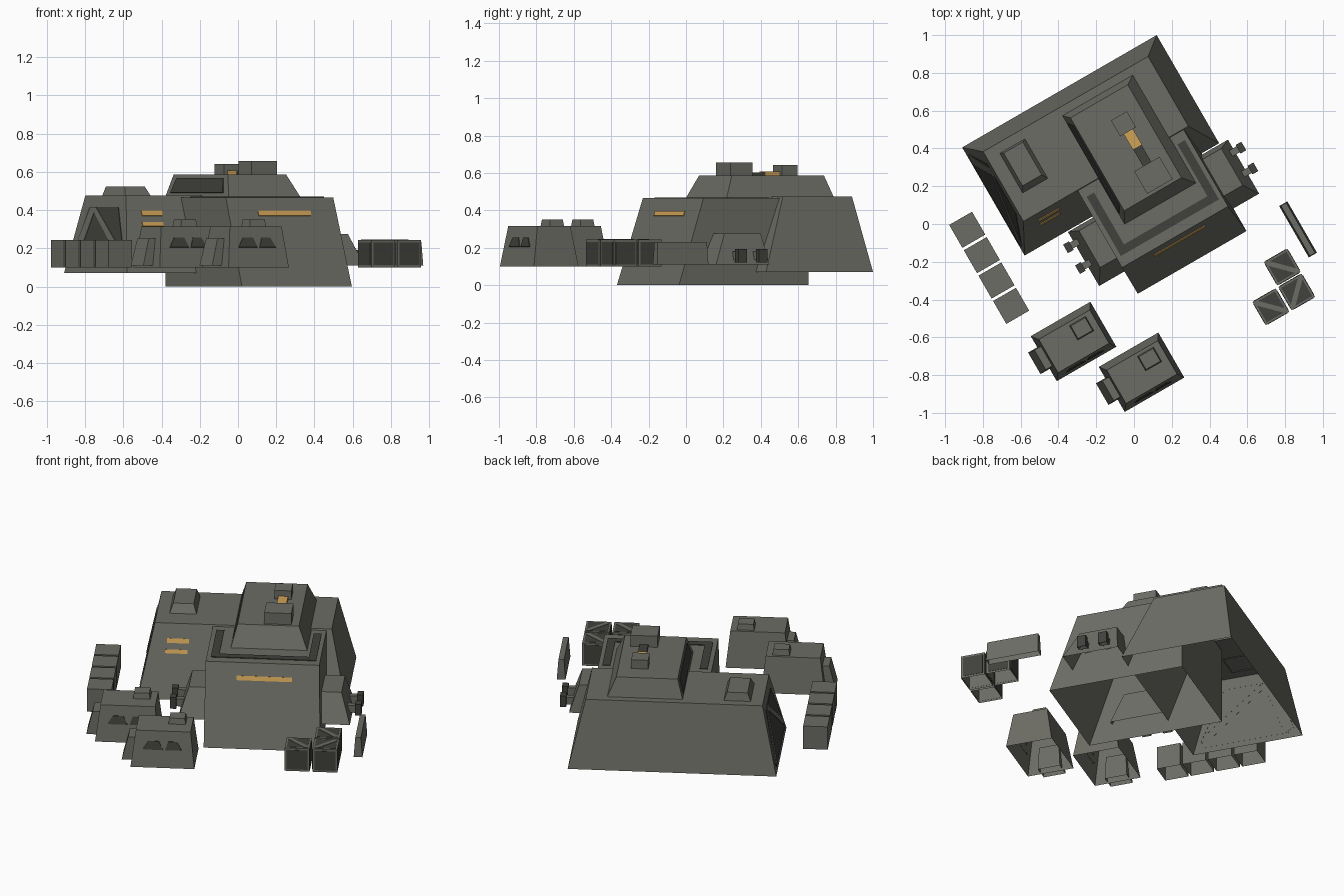
import bpy, math
from mathutils import Vector, Matrix

if "Cube" in bpy.data.objects:
    bpy.data.objects.remove(bpy.data.objects["Cube"])

# The whole outpost is laid out on a (u, v) grid turned 30 degrees about z
ROT = Matrix.Rotation(math.radians(30), 4, 'Z')


def material(name, col):
    m = bpy.data.materials.new(name)
    m.diffuse_color = (*col, 1)
    m.use_nodes = True
    m.node_tree.nodes["Principled BSDF"].inputs["Base Color"].default_value = m.diffuse_color
    return m


GREY = material("wall_grey", (0.15, 0.15, 0.13))
DARK = material("dark_panel", (0.052, 0.052, 0.045))
TAN = material("amber_light", (0.62, 0.36, 0.095))


def make(name, verts, faces, mat):
    me = bpy.data.meshes.new(name)
    me.from_pydata([ROT @ Vector(v) for v in verts], [], faces)
    me.materials.append(mat)
    me.update()
    ob = bpy.data.objects.new(name, me)
    bpy.context.collection.objects.link(ob)
    return ob


def frustum(name, base, z0, top, z1, mat=GREY):
    """Tapered block, open underneath. base / top = (u0, u1, v0, v1)."""
    vs = [(r[i], r[j], z) for r, z in ((base, z0), (top, z1))
          for i, j in ((0, 2), (1, 2), (1, 3), (0, 3))]
    fs = [(i, (i + 1) % 4, 4 + (i + 1) % 4, 4 + i) for i in range(4)] + [(4, 5, 6, 7)]
    return make(name, vs, fs, mat)


def box(name, c, size, z0, z1, mat=GREY):
    r = (c[0] - size[0] / 2, c[0] + size[0] / 2, c[1] - size[1] / 2, c[1] + size[1] / 2)
    return frustum(name, r, z0, r, z1, mat)


def plate(name, pts, out, mat=DARK, t=0.004):
    """Thin plate on a wall; out is the rough outward direction."""
    p = [Vector(q) for q in pts]
    n = (p[1] - p[0]).cross(p[2] - p[0]).normalized()
    if n.dot(Vector(out)) < 0:
        n, p = -n, p[::-1]
    k = len(p)
    vs = [q - n * 0.001 for q in p] + [q + n * t for q in p]
    fs = [(i, (i + 1) % k, k + (i + 1) % k, k + i) for i in range(k)] + [tuple(range(k, 2 * k))]
    return make(name, vs, fs, mat)


# Main building: rear hall and front block
frustum("rear_hall", (-0.585, 0.604, 0.145, 0.806), 0.07, (-0.5, 0.508, 0.305, 0.731), 0.475)
frustum("front_block", (-0.167, 0.497, -0.33, 0.47), 0.0, (-0.17, 0.478, -0.168, 0.47), 0.466)

# Tower with side window and roof equipment
frustum("tower", (-0.045, 0.395, 0.021, 0.69), 0.46, (-0.01, 0.34, 0.087, 0.655), 0.587)
tu = lambda z: -0.045 + 0.035 * (z - 0.46) / 0.127
plate("tower_window", [(tu(z), v, z) for z, v in
      ((0.49, 0.64), (0.49, 0.09), (0.567, 0.125), (0.567, 0.61))], (-1, 0, 0.3))
box("roof_unit_rear", (0.217, 0.487), (0.097, 0.097), 0.58, 0.642)
box("roof_unit_front", (0.218, 0.172), (0.155, 0.137), 0.58, 0.657)
box("roof_light", (0.219, 0.394), (0.056, 0.1), 0.58, 0.607, TAN)
box("roof_duct", (0.219, 0.292), (0.05, 0.11), 0.58, 0.602, DARK)

# Roof hatch on the hall
frustum("roof_hatch", (-0.43, -0.273, 0.434, 0.68), 0.47, (-0.41, -0.293, 0.47, 0.67), 0.524)

# U-shaped dark stripe on the front roof
o, w, zr = (-0.145, 0.455, -0.112, 0.25), 0.045, 0.466
for nm, (a, b, c, d) in (("front", o[:2] + (o[2], o[2] + w)),
                         ("left", (o[0], o[0] + w, o[2] + w, o[3])),
                         ("right", (o[1] - w, o[1], o[2] + w, o[3]))):
    plate("roof_stripe_" + nm, [(a, c, zr), (b, c, zr), (b, d, zr), (a, d, zr)], (0, 0, 1))

# Amber light strips on the sloped front walls
hall_v = lambda z: 0.145 + 0.16 * (z - 0.07) / 0.405
front_v = lambda z: -0.33 + 0.162 * z / 0.466
for nm, f, a, b, z0, z1 in (("hall_light_upper", hall_v, -0.428, -0.303, 0.37, 0.395),
                            ("hall_light_lower", hall_v, -0.436, -0.309, 0.315, 0.336),
                            ("front_light", front_v, 0.008, 0.325, 0.37, 0.395)):
    plate(nm, [(a, f(z0), z0), (b, f(z0), z0), (b, f(z1), z1), (a, f(z1), z1)], (0, -1, 0.4), TAN)

# Braced gate on the left end of the hall
gu = lambda z: -0.585 + 0.085 * (z - 0.07) / 0.405


def gate(name, vz, mat, t):
    plate(name, [(gu(z), v, z) for v, z in vz], (-1, 0, 0.2), mat, t)


gate("gate_panel", [(0.74, 0.1), (0.21, 0.1), (0.195, 0.13), (0.36, 0.415), (0.665, 0.415), (0.757, 0.13)],
     DARK, 0.003)
gate("gate_brace_rear", [(0.757, 0.13), (0.7, 0.1), (0.59, 0.415), (0.64, 0.415)], GREY, 0.006)
gate("gate_brace_front", [(0.64, 0.415), (0.59, 0.415), (0.215, 0.165), (0.195, 0.13), (0.235, 0.13)],
     GREY, 0.006)

# Side pods with twin barrels, mirrored about the front block
for side, s in (("left", -1), ("right", 1)):
    m = lambda d: 0.165 + s * d
    rng = lambda a, b: (min(m(a), m(b)), max(m(a), m(b)))
    frustum("pod_" + side, rng(0.3, 0.489) + (-0.192, 0.138), 0.11,
            rng(0.3, 0.435) + (-0.11, 0.115), 0.275)
    for i, v in enumerate((0.067, -0.06)):
        for part, d0, d1, h, z0, z1 in (("barrel", 0.44, 0.52, 0.018, 0.135, 0.18),
                                        ("muzzle", 0.51, 0.545, 0.026, 0.122, 0.192)):
            a, b = rng(d0, d1)
            box(f"pod_{part}_{side}_{i}", ((a + b) / 2, v), (b - a, 2 * h), z0, z1,
                GREY if part == "barrel" else DARK)

# Two sheds with porch, roof vent and front windows
for i, (du, dv) in enumerate(((-0.23, 0.321), (0, 0))):
    R = lambda a, b, c, d: (a + du, b + du, c + dv, d + dv)
    frustum(f"shed_{i}", R(-0.54, -0.176, -0.837, -0.562), 0.1, R(-0.512, -0.2, -0.802, -0.598), 0.315)
    frustum(f"shed_porch_{i}", R(-0.596, -0.5, -0.762, -0.63), 0.11, R(-0.56, -0.5, -0.756, -0.636), 0.25)
    frustum(f"shed_vent_{i}", R(-0.336, -0.236, -0.705, -0.615), 0.31,
            R(-0.33, -0.242, -0.699, -0.621), 0.35)
    sv = lambda z: -0.837 + dv + 0.035 * (z - 0.1) / 0.215
    for j, (a, b, c, d) in enumerate(((-0.471, -0.356, -0.38, -0.44), (-0.344, -0.246, -0.277, -0.327))):
        plate(f"shed_window_{i}_{j}", [(u + du, sv(z), z) for u, z in
              ((a, 0.205), (b, 0.205), (c, 0.255), (d, 0.255))], (0, -1, 0.2))

# Row of plain crates on the left
for i in range(4):
    box(f"crate_{i}", (-0.78, 0.415 - i * 0.155), (0.14, 0.14), 0.1, 0.243)

# Braced dark crates on the right
for i, (cu, cv) in enumerate(((0.566, -0.59), (0.408, -0.742), (0.566, -0.742))):
    box(f"braced_crate_{i}", (cu, cv), (0.142, 0.142), 0.1, 0.243)
    c, h, g = Vector((cu, cv, 0.1715)), 0.071, 0.06
    for k, n in enumerate(((1, 0, 0), (-1, 0, 0), (0, 1, 0), (0, -1, 0), (0, 0, 1))):
        n = Vector(n)
        a = Vector((0, 0, 1)) if k < 4 else Vector((0, 1, 0))
        b = n.cross(a)
        P = lambda x, y: c + n * h + a * x * g + b * y * g
        plate(f"crate_panel_{i}_{k}", [P(-1, -1), P(1, -1), P(1, 1), P(-1, 1)], n, DARK, 0.002)
        if k == 4:
            s = 1 if i != 2 else -1
            plate(f"crate_brace_{i}_{k}", [P(-1, -s), P(-0.7, -s), P(1, 0.7 * s), P(1, s),
                                           P(0.7, s), P(-1, -0.7 * s)], n, GREY, 0.004)

# Low barrier beside the dark crates
frustum("barrier", (0.713, 0.763, -0.616, -0.302), 0.11, (0.722, 0.754, -0.612, -0.306), 0.232)
